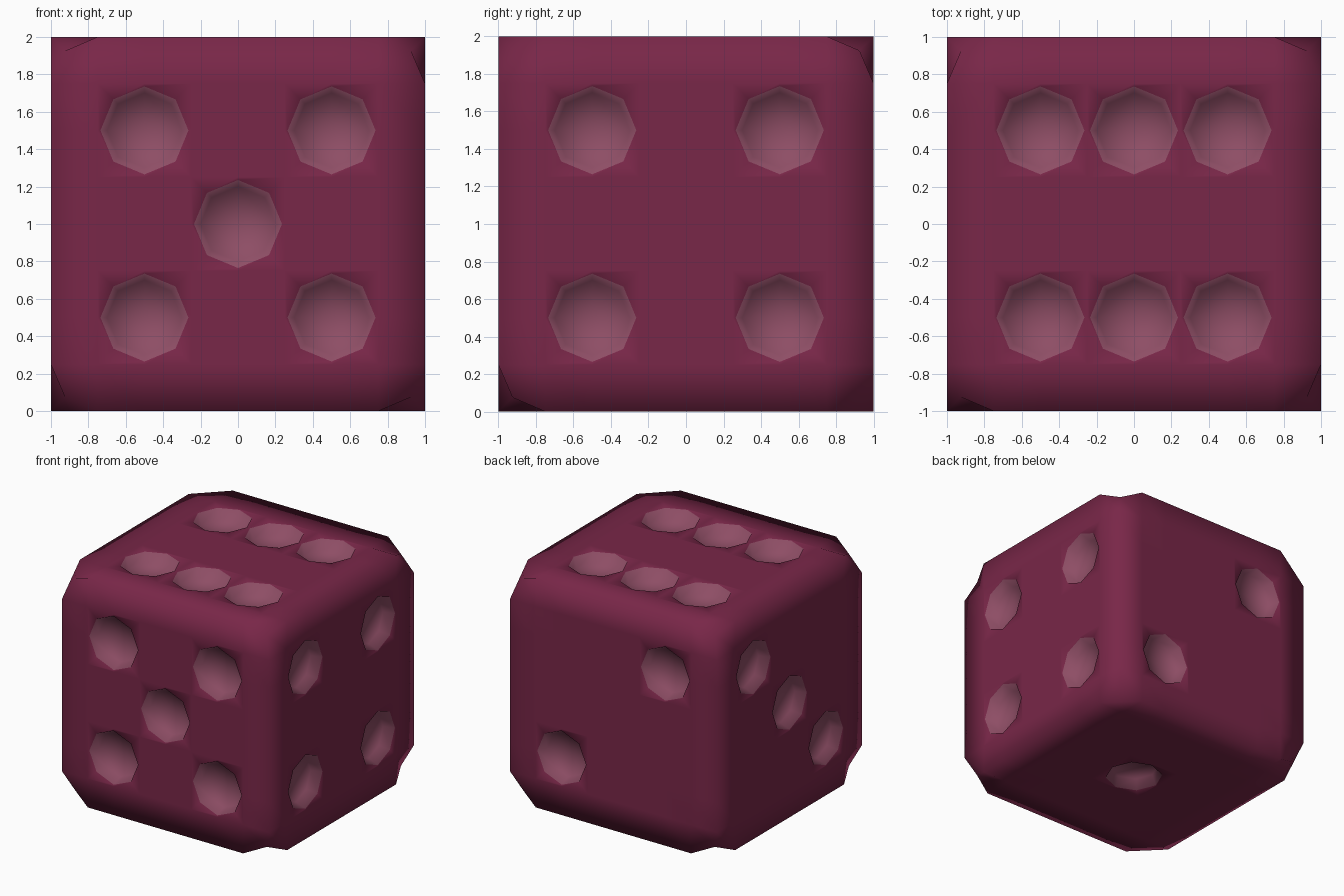
import bpy
import bmesh
from mathutils import Vector

if "Cube" in bpy.data.objects:
    bpy.data.objects.remove(bpy.data.objects["Cube"])

P = 0.5             # pip spacing from the face centre
CORNER = 0.925      # pulled-in corner position


def make_material(name, colour):
    mat = bpy.data.materials.new(name)
    mat.diffuse_color = (*colour, 1)
    mat.use_nodes = True
    mat.node_tree.nodes["Principled BSDF"].inputs["Base Color"].default_value = mat.diffuse_color
    return mat


# Cube divided into quarter-unit cells
bm = bmesh.new()
bmesh.ops.create_cube(bm, size=2)
bmesh.ops.subdivide_edges(bm, edges=bm.edges[:], cuts=7, use_grid_fill=True)


def sink_pip(centre, normal):
    """Turn a 2 x 2 patch of cells into an eight-sided dimple."""
    patch = [f for f in bm.faces if (f.calc_center_median() - centre).length < 0.2]
    middle = min({v for f in patch for v in f.verts},
                 key=lambda v: (v.co - centre).length)
    for radius, depth in ((0.235, 0.0), (0.2, 0.09)):
        ring_faces = bmesh.ops.inset_region(bm, faces=patch, thickness=0.02)["faces"]
        for v in {v for f in patch for v in f.verts} - {middle}:
            d = v.co - centre
            d -= normal * d.dot(normal)
            v.co = centre + d.normalized() * radius - normal * depth
    middle.co = centre - normal * 0.1
    for f in patch + ring_faces:
        f.material_index = 1


# Pips per face: normal, horizontal axis, vertical axis, positions
corners = [(a, b) for a in (-P, P) for b in (-P, P)]
X, Y, Z = Vector((1, 0, 0)), Vector((0, 1, 0)), Vector((0, 0, 1))
faces = [
    (-Y, X, Z, corners + [(0, 0)]),                 # front: five
    (Y, X, Z, [(P, -P), (-P, P)]),                  # back: two
    (X, Y, Z, corners),                             # right: four
    (-X, Y, Z, [(P, P), (0, 0), (-P, -P)]),         # left: three
    (Z, X, Y, corners + [(0, -P), (0, P)]),         # top: six
    (-Z, X, Y, [(0, 0)]),                           # bottom: one
]
for normal, u, w, spots in faces:
    for a, b in spots:
        sink_pip(normal + u * a + w * b, normal)

# Blunted corners
for v in bm.verts:
    if min(abs(c) for c in v.co) > 0.99:
        v.co *= CORNER

bmesh.ops.translate(bm, verts=bm.verts[:], vec=Z)
bmesh.ops.recalc_face_normals(bm, faces=bm.faces[:])
for f in bm.faces:
    f.smooth = True

mesh = bpy.data.meshes.new("die")
bm.to_mesh(mesh)
bm.free()
mesh.materials.append(make_material("body_red", (0.19, 0.02, 0.065)))
mesh.materials.append(make_material("pip_pink", (0.27, 0.075, 0.13)))
die = bpy.data.objects.new("die", mesh)
bpy.context.collection.objects.link(die)
